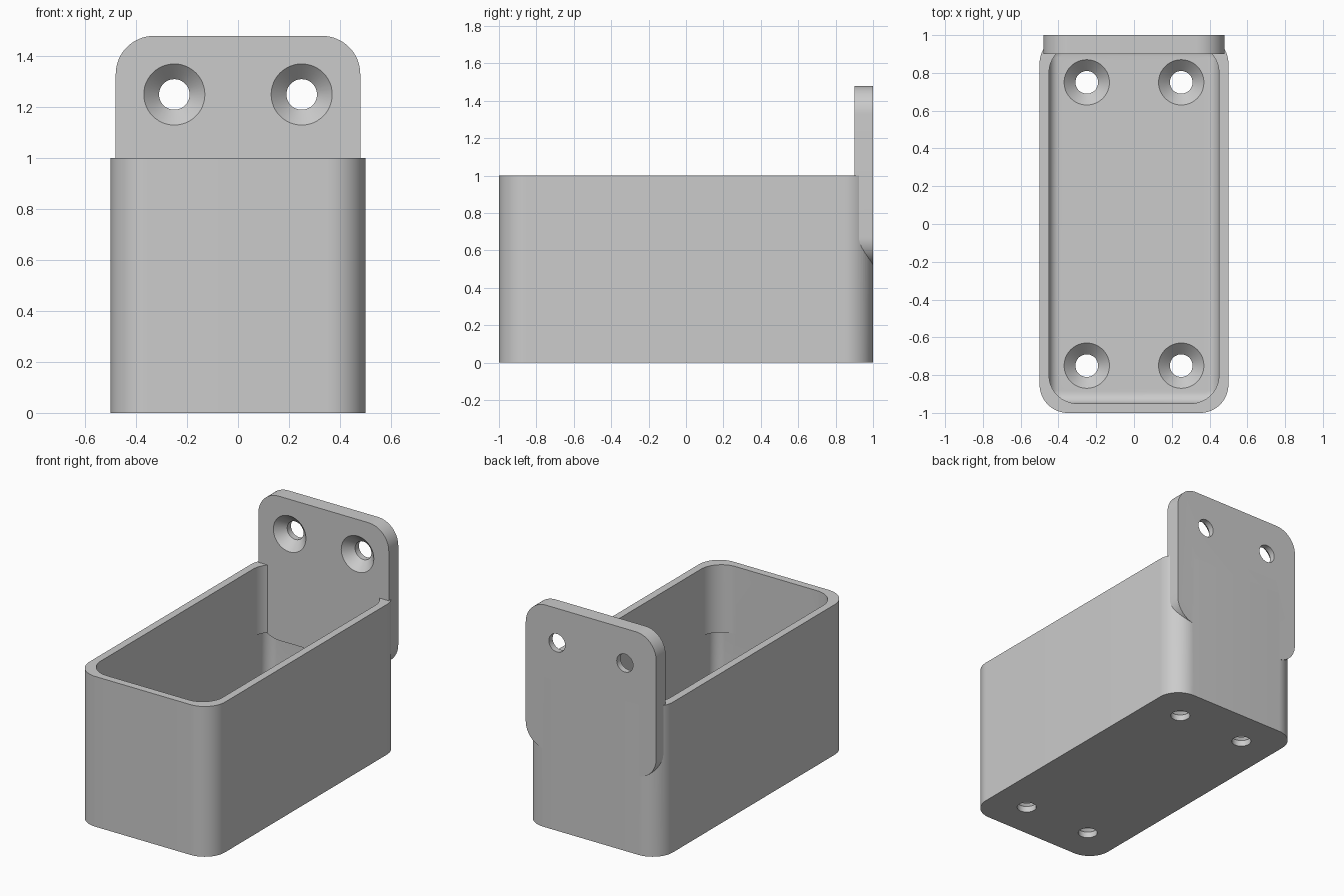
import bpy, bmesh
from math import pi, cos, sin
from mathutils import Matrix

default = bpy.data.objects.get("Cube")
if default:
    bpy.data.objects.remove(default, do_unlink=True)

grey = bpy.data.materials.new("plain_grey")
grey.use_nodes = True
colour = (0.6, 0.6, 0.6, 1)
grey.diffuse_color = colour
grey.node_tree.nodes["Principled BSDF"].inputs["Base Color"].default_value = colour


def make_object(name, bm):
    bmesh.ops.recalc_face_normals(bm, faces=bm.faces)
    mesh = bpy.data.meshes.new(name)
    bm.to_mesh(mesh)
    bm.free()
    mesh.materials.append(grey)
    obj = bpy.data.objects.new(name, mesh)
    bpy.context.collection.objects.link(obj)
    return obj


def rounded_prism(name, half_w, half_d, radius, low, high, fillet=0, upright=False, steps=16):
    """Rounded rectangle extruded along z, or along y when upright."""
    bm = bmesh.new()
    ring = []
    for corner, (sx, sy) in enumerate([(1, 1), (-1, 1), (-1, -1), (1, -1)]):
        for i in range(steps + 1):
            a = pi / 2 * (corner + i / steps)
            x = sx * (half_w - radius) + radius * cos(a)
            y = sy * (half_d - radius) + radius * sin(a)
            ring.append(bm.verts.new((x, y, low)))
    base = bm.faces.new(ring)
    top = bmesh.ops.extrude_face_region(bm, geom=[base], use_keep_orig=True)
    moved = [g for g in top["geom"] if isinstance(g, bmesh.types.BMVert)]
    bmesh.ops.translate(bm, verts=moved, vec=(0, 0, high - low))
    if fillet:
        bmesh.ops.bevel(bm, geom=list(base.edges), offset=fillet, segments=8,
                        profile=0.5, affect='EDGES')
    if upright:
        bm.transform(Matrix.Rotation(pi / 2, 4, 'X'))
    return make_object(name, bm)


def screw_cutter(location, upright=False):
    """Countersunk screw hole, wide end at the local top z = 0."""
    bm = bmesh.new()
    sides = 48
    outline = [(0.06, -0.2), (0.06, -0.06), (0.12, 0), (0.12, 0.03)]
    rings = [[bm.verts.new((r * cos(2 * pi * i / sides), r * sin(2 * pi * i / sides), z))
              for i in range(sides)] for r, z in outline]
    for lower, upper in zip(rings, rings[1:]):
        for i in range(sides):
            j = (i + 1) % sides
            bm.faces.new((lower[i], lower[j], upper[j], upper[i]))
    bm.faces.new(rings[0][::-1])
    bm.faces.new(rings[-1])
    if upright:
        bm.transform(Matrix.Rotation(pi / 2, 4, 'X'))
    bm.transform(Matrix.Translation(location))
    return make_object("screw_cutter", bm)


def combine(target, other, operation):
    mod = target.modifiers.new("combine", 'BOOLEAN')
    mod.operation = operation
    mod.solver = 'EXACT'
    mod.object = other
    bpy.ops.object.select_all(action='DESELECT')
    target.select_set(True)
    bpy.context.view_layer.objects.active = target
    bpy.ops.object.modifier_apply(modifier=mod.name)
    bpy.data.objects.remove(other, do_unlink=True)


# Open box: wide corner rounding above, tighter corners and a floor fillet below
box = rounded_prism("wall_mounted_box", 0.5, 1, 0.15, 0, 1)
combine(box, rounded_prism("lower_cavity", 0.45, 0.95, 0.07, 0.1, 0.55, fillet=0.06), 'DIFFERENCE')
combine(box, rounded_prism("upper_cavity", 0.45, 0.95, 0.15, 0.5, 1.1), 'DIFFERENCE')

# Mounting plate standing at the back
plate = rounded_prism("mounting_plate", 0.48, 0.48, 0.15, -1, -0.9, upright=True)
plate.data.transform(Matrix.Translation((0, 0, 1)))
combine(box, plate, 'UNION')

# Countersunk holes in the plate and the floor
for x in (-0.25, 0.25):
    combine(box, screw_cutter((x, 0.9, 1.25), upright=True), 'DIFFERENCE')
    for y in (-0.75, 0.75):
        combine(box, screw_cutter((x, y, 0.1)), 'DIFFERENCE')

box.select_set(True)
bpy.context.view_layer.objects.active = box
bpy.ops.object.shade_smooth_by_angle(angle=pi / 6)
